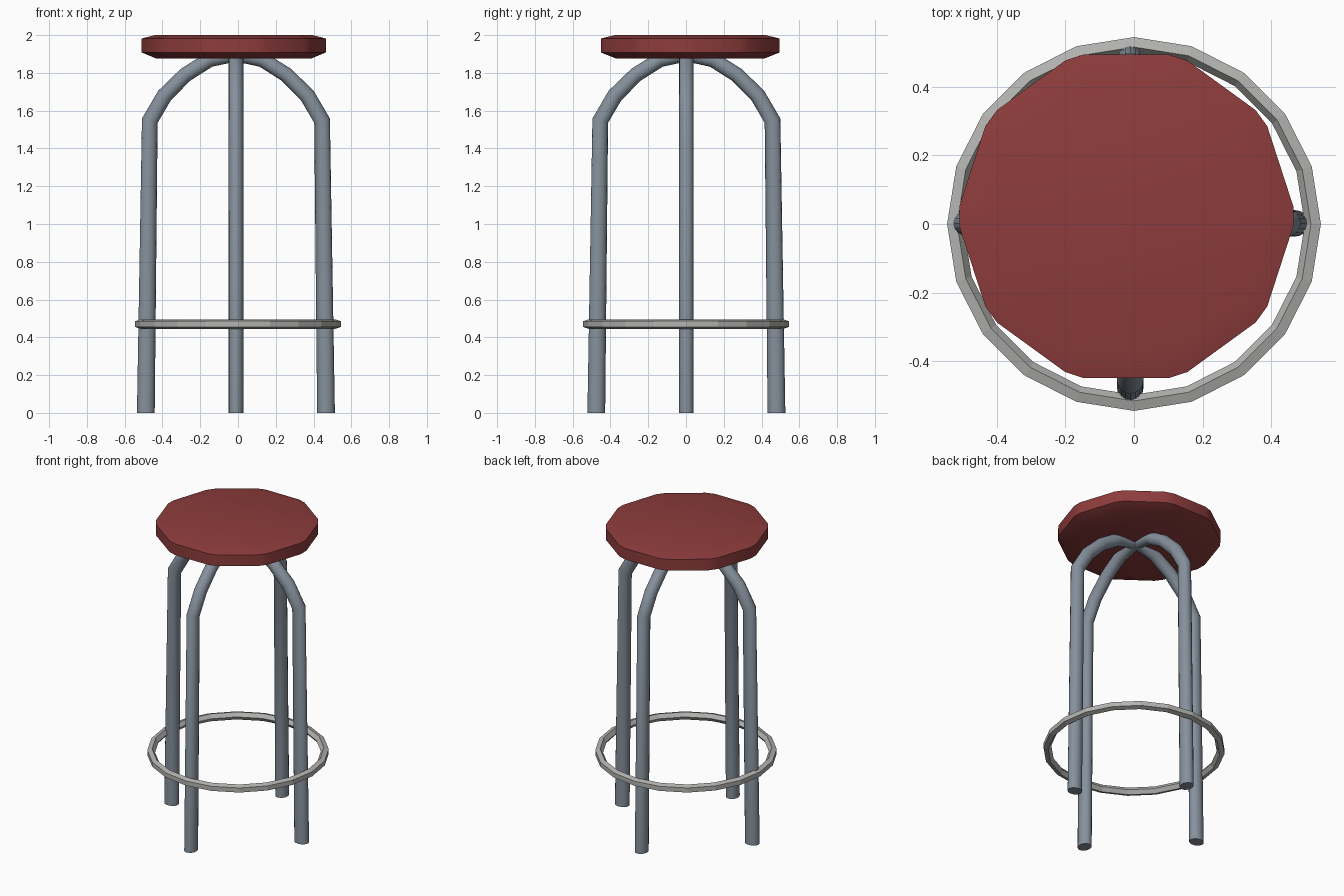
import bpy, bmesh, math
from mathutils import Vector

if "Cube" in bpy.data.objects:
    bpy.data.objects.remove(bpy.data.objects["Cube"])


def skin(name, rings, color, closed=False, smooth=None):
    """Bridge a list of equal-length point rings into a mesh object."""
    bm = bmesh.new()
    loops = [[bm.verts.new(p) for p in ring] for ring in rings]
    n = len(loops[0])
    pairs = list(zip(loops, loops[1:]))
    if closed:
        pairs.append((loops[-1], loops[0]))
    else:
        bm.faces.new(loops[0])
        bm.faces.new(loops[-1])
    for a, b in pairs:
        for i in range(n):
            j = (i + 1) % n
            bm.faces.new((a[i], a[j], b[j], b[i]))
    bmesh.ops.recalc_face_normals(bm, faces=bm.faces)
    mesh = bpy.data.meshes.new(name)
    bm.to_mesh(mesh)
    bm.free()
    obj = bpy.data.objects.new(name, mesh)
    bpy.context.collection.objects.link(obj)
    mat = bpy.data.materials.new(name + "_color")
    mat.diffuse_color = color
    mat.use_nodes = True
    mat.node_tree.nodes["Principled BSDF"].inputs["Base Color"].default_value = mat.diffuse_color
    mesh.materials.append(mat)
    if smooth:
        bpy.ops.object.select_all(action='DESELECT')
        obj.select_set(True)
        bpy.context.view_layer.objects.active = obj
        bpy.ops.object.shade_smooth_by_angle(angle=math.radians(smooth))
    return obj


# Seat: ten-sided cushion with clipped corners, set slightly off centre
def seat_ring(radius, z, clip):
    pts = []
    for k in range(10):
        for s in (-clip, clip):
            a = math.radians(36 * k + s)
            pts.append((-0.0225 + radius * math.cos(a),
                        0.0225 + radius * math.sin(a), z))
    return pts


seat_profile = [(0.41, 1.876, 1.0), (0.488, 1.908, 3.4),
                (0.488, 1.982, 3.4), (0.417, 2.0, 1.0)]
skin("seat", [seat_ring(*p) for p in seat_profile],
     (0.27, 0.045, 0.045, 1), smooth=30)

# Leg arches: (offset, height, in-plane half width) for half an arch
half = [(0.477, 0.0, 0.047), (0.456, 1.547, 0.043), (0.378, 1.68, 0.042),
        (0.267, 1.79, 0.04), (0.14, 1.87, 0.04)]
path = half + [(0, 1.9, 0.04)] + [(-u, z, w) for u, z, w in reversed(half)]


def leg_arch(name, axis):
    side = Vector((-axis.y, axis.x, 0))
    centre = Vector((-0.011, 0.002, 0))
    pts = [centre + axis * u + Vector((0, 0, z)) for u, z, w in path]
    last = len(pts) - 1
    rings = []
    for i, p in enumerate(pts):
        tangent = (pts[min(i + 1, last)] - p).normalized() + (p - pts[max(i - 1, 0)]).normalized()
        if i in (0, last):
            tangent = Vector((0, 0, 1 if i == 0 else -1))  # feet cut level
        normal = side.cross(tangent.normalized())
        w = path[i][2]
        rings.append([p + normal * w * math.cos(a) + side * 0.039 * math.sin(a)
                      for a in (math.tau * k / 16 for k in range(16))])
    return skin(name, rings, (0.24, 0.285, 0.335, 1), smooth=35)


leg_arch("side_leg_arch", Vector((1, 0, 0)))
leg_arch("front_back_leg_arch", Vector((0, 1, 0)))

# Foot ring: twenty segments with a five-sided section, flat side outwards
section = [(0.524 + 0.026 * math.cos(a), 0.47 + 0.026 * math.sin(a))
           for a in (math.radians(36 + 72 * k) for k in range(5))]
skin("foot_ring",
     [[(r * math.cos(t), r * math.sin(t), z) for r, z in section]
      for t in (math.tau * k / 20 for k in range(20))],
     (0.45, 0.45, 0.44, 1), closed=True)
